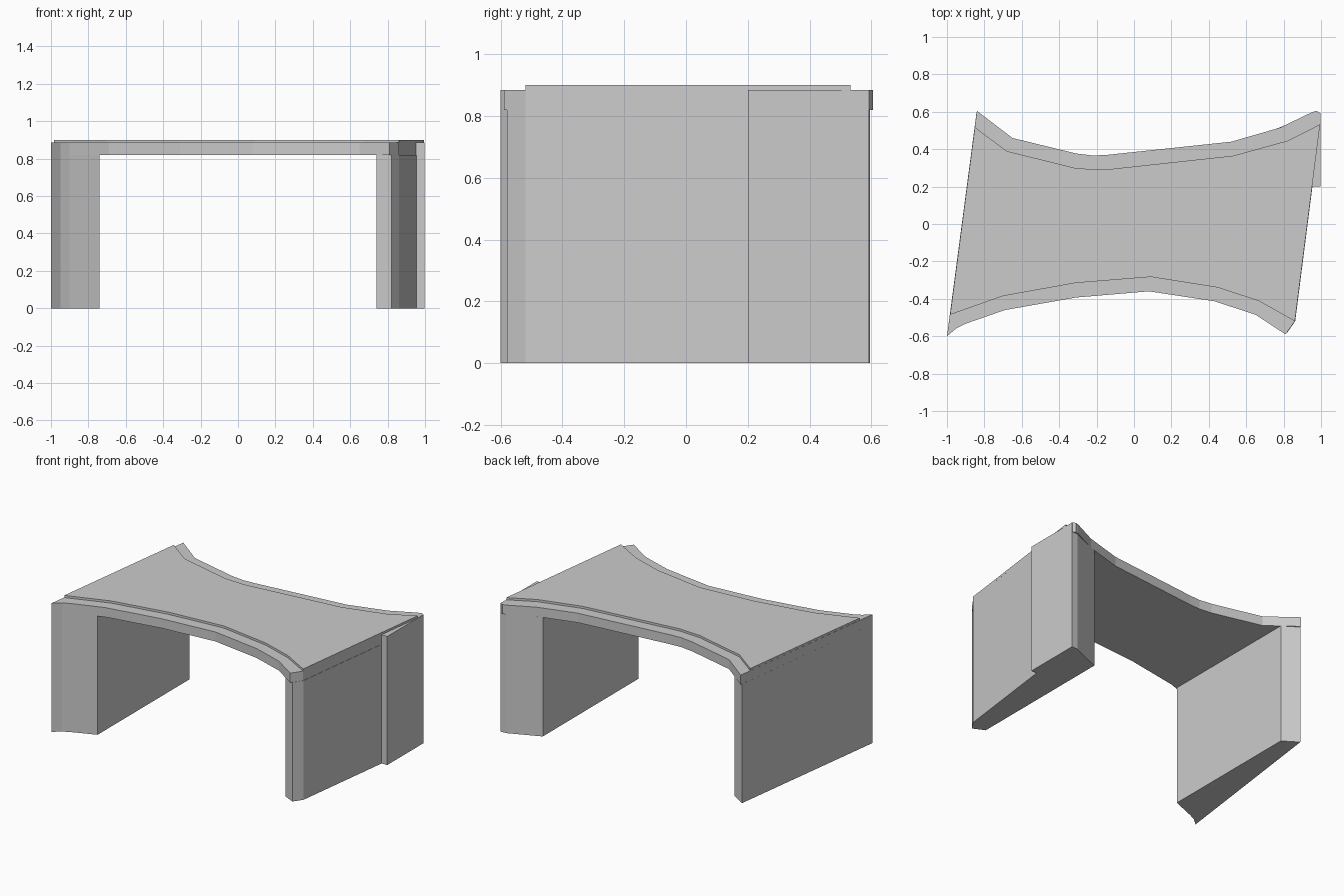
import bpy, bmesh

if "Cube" in bpy.data.objects:
    bpy.data.objects.remove(bpy.data.objects["Cube"])


def prism(name, outline, z0, z1):
    """Extrude a counter-clockwise plan outline from z0 to z1."""
    bm = bmesh.new()
    base = bm.faces.new([bm.verts.new((x, y, z0)) for x, y in outline])
    ext = bmesh.ops.extrude_face_region(bm, geom=[base], use_keep_orig=True)
    for v in ext["geom"]:
        if isinstance(v, bmesh.types.BMVert):
            v.co.z = z1
    bmesh.ops.recalc_face_normals(bm, faces=bm.faces[:])
    caps = [f for f in bm.faces if len(f.verts) > 4]
    bmesh.ops.triangulate(bm, faces=caps)
    me = bpy.data.meshes.new(name)
    bm.to_mesh(me)
    bm.free()
    ob = bpy.data.objects.new(name, me)
    bpy.context.collection.objects.link(ob)
    return ob


LEG_TOP, DECK_TOP, ROAD_TOP = 0.82, 0.885, 0.90

# Bridge deck: wide slab with curved-in front and back edges
front = [(-1, -0.6), (-0.95, -0.558), (-0.9, -0.533), (-0.69, -0.46),
         (-0.31, -0.393), (0.08, -0.36), (0.43, -0.413), (0.65, -0.485), (0.81, -0.59)]
back = [(0.86, -0.52), (0.995, 0.535), (0.995, 0.592), (0.975, 0.605), (0.95, 0.597),
        (0.78, 0.515), (0.52, 0.44), (-0.14, 0.37), (-0.22, 0.366),
        (-0.31, 0.377), (-0.65, 0.46), (-0.84, 0.605)]
prism("deck", front + back, LEG_TOP, DECK_TOP)

# Raised road surface, inset from the curved edges
prism("road_surface", [
    (-0.983, -0.485), (-0.7, -0.385), (-0.31, -0.315), (0.09, -0.283), (0.45, -0.34),
    (0.67, -0.413), (0.86, -0.52), (0.995, 0.533), (0.82, 0.445), (0.53, 0.365),
    (-0.16, 0.29), (-0.31, 0.298), (-0.68, 0.39), (-0.851, 0.517)],
    DECK_TOP, ROAD_TOP)

# Wedge-shaped left support
prism("left_support", front[:3] + [(-0.74, -0.47), (-0.74, 0.529), (-0.842, 0.595)],
      0, LEG_TOP)

# Right support, flaring toward the back
prism("right_support", [
    (0.74, -0.542), (0.82, -0.58), (0.862, -0.52), (0.954, 0.2), (0.954, 0.59),
    (0.74, 0.5)], 0, LEG_TOP)

# Buttress squaring off the back right corner
prism("corner_buttress", [(0.95, 0.2), (0.996, 0.2), (0.996, 0.593), (0.95, 0.59)],
      0, DECK_TOP)
